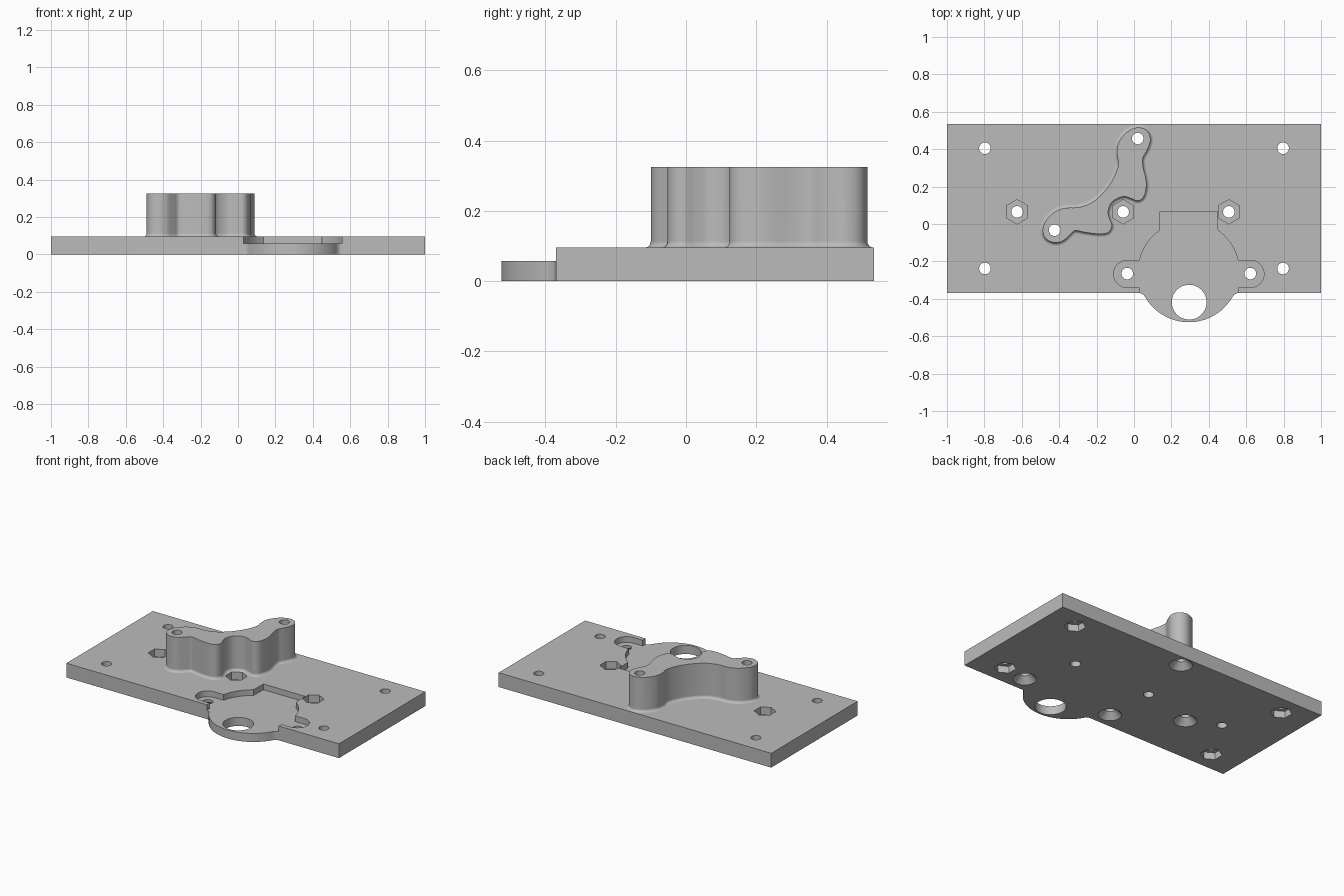
import bpy, bmesh, math
from mathutils import Vector

if "Cube" in bpy.data.objects:
    bpy.data.objects.remove(bpy.data.objects["Cube"])

grey = bpy.data.materials.new("plain_grey")
grey.use_nodes = True
grey.diffuse_color = (0.5, 0.5, 0.5, 1)
grey.node_tree.nodes["Principled BSDF"].inputs["Base Color"].default_value = (0.5, 0.5, 0.5, 1)

TOP, FLOOR, POST_TOP = 0.095, 0.057, 0.325
FRONT, BACK = -0.37, 0.535
MID = 0.293          # symmetry line of the pocket
HOLE = 0.031


def arc(cx, cy, r, start, end, n):
    """Points along an arc, angles in degrees."""
    angles = [math.radians(start + (end - start) * i / n) for i in range(n + 1)]
    return [(cx + r * math.cos(a), cy + r * math.sin(a)) for a in angles]


def circle(cx, cy, r, n=32, turn=0):
    return arc(cx, cy, r, turn, turn + 360, n)[:-1]


def loft(name, layers):
    """Closed solid through (outline, height) layers with equal point counts."""
    bm = bmesh.new()
    rings = [[bm.verts.new((x, y, z)) for x, y in pts] for pts, z in layers]
    n = len(rings[0])
    for low, high in zip(rings, rings[1:]):
        for i in range(n):
            j = (i + 1) % n
            bm.faces.new((low[i], low[j], high[j], high[i]))
    bm.faces.new(rings[0][::-1])
    bm.faces.new(rings[-1])
    bmesh.ops.recalc_face_normals(bm, faces=bm.faces)
    mesh = bpy.data.meshes.new(name)
    bm.to_mesh(mesh)
    bm.free()
    mesh.materials.append(grey)
    obj = bpy.data.objects.new(name, mesh)
    bpy.context.collection.objects.link(obj)
    return obj


def prism(name, pts, z0, z1):
    return loft(name, [(pts, z0), (pts, z1)])


def combine(target, tool, operation):
    """Apply a boolean and discard the helper."""
    tool.hide_render = True
    mod = target.modifiers.new("boolean", "BOOLEAN")
    mod.operation, mod.object, mod.solver = operation, tool, "EXACT"
    bpy.context.view_layer.objects.active = target
    bpy.ops.object.modifier_apply(modifier=mod.name)
    bpy.data.objects.remove(tool)


def mirrored(half):
    return half + [(2 * MID - x, y) for x, y in reversed(half)]


def smooth_loop(pts, steps=5):
    """Closed Catmull-Rom curve through the points."""
    out, n = [], len(pts)
    for i in range(n):
        a, b, c, d = (Vector(pts[(i + k) % n]) for k in (-1, 0, 1, 2))
        for s in range(steps):
            t = s / steps
            out.append(b + 0.5 * t * (c - a + t * (2 * a - 5 * b + 4 * c - d
                                                   + t * (3 * (b - c) + d - a))))
    return out


def offset(pts, amount):
    out, n = [], len(pts)
    for i, p in enumerate(pts):
        t = (pts[(i + 1) % n] - pts[i - 1]).normalized()
        out.append((p.x + amount * t.y, p.y - amount * t.x))
    return out


# Base plate with the rounded front lobe
plate = prism("mounting_plate", [(-1, FRONT), (1, FRONT), (1, BACK), (-1, BACK)], 0, TOP)
lobe = mirrored([(0.035, -0.3), (0.035, FRONT), (0.05, -0.378)]
                + arc(MID, -0.255, 0.27, 210, 270, 24)[:-1])
combine(plate, prism("front_lobe", lobe, 0, 0.08), "UNION")

# Shallow pocket with side arms and a rear notch, open to the front
pocket = mirrored([(0.03, -0.6), (0.03, -0.34)]
                  + arc(-0.036, -0.267, 0.073, 270, 90, 16)
                  + arc(MID, -0.255, 0.27, 167, 125, 14)
                  + [(0.14, 0.067)])
combine(plate, prism("pocket_cutter", pocket, FLOOR, 0.2), "DIFFERENCE")

# Curved post with a filleted foot
post_outline = smooth_loop([
    (0.02, 0.516), (-0.04, 0.49), (-0.084, 0.43), (-0.09, 0.37), (-0.084, 0.31),
    (-0.13, 0.21), (-0.21, 0.125), (-0.29, 0.09), (-0.37, 0.085), (-0.43, 0.06),
    (-0.475, 0.01), (-0.488, -0.04), (-0.47, -0.08), (-0.425, -0.1), (-0.38, -0.09),
    (-0.345, -0.06), (-0.315, -0.036), (-0.26, -0.045), (-0.19, -0.053), (-0.14, -0.046),
    (-0.118, -0.01), (-0.13, 0.027), (-0.138, 0.07), (-0.115, 0.12), (-0.06, 0.146),
    (-0.02, 0.138), (0.02, 0.124), (0.05, 0.142), (0.065, 0.19), (0.064, 0.24),
    (0.05, 0.3), (0.047, 0.35), (0.07, 0.395), (0.088, 0.45), (0.07, 0.498)])
R = 0.018
layers = [(offset(post_outline, R), 0.05)]
for k in range(6, -1, -1):
    a = math.radians(15 * k)
    layers.append((offset(post_outline, R * (1 - math.cos(a))), TOP + R * (1 - math.sin(a))))
layers.append((post_outline, POST_TOP))
combine(plate, loft("curved_post", layers), "UNION")

# Large opening in the lobe
combine(plate, prism("opening_cutter", circle(0.295, -0.418, 0.093, 48), -0.1, 0.2), "DIFFERENCE")


def screw_hole(x, y):
    combine(plate, prism("hole_cutter", circle(x, y, HOLE), -0.1, 0.5), "DIFFERENCE")


def nut_recess(x, y, z0, z1):
    combine(plate, prism("nut_cutter", circle(x, y, 0.065, 6, 30), z0, z1), "DIFFERENCE")


# Corner holes with nut recesses underneath
for x in (-0.797, 0.797):
    for y in (-0.238, 0.405):
        nut_recess(x, y, -0.1, 0.045)
        screw_hole(x, y)

# Centre row with nut recesses on top
for x in (-0.625, -0.058, 0.507):
    nut_recess(x, 0.065, 0.045, 0.18)
    screw_hole(x, 0.065)

# Countersunk holes through the post ends and pocket arms
for x, y in ((0.02, 0.457), (-0.424, -0.033), (-0.036, -0.265), (0.622, -0.265)):
    cone = [(circle(x, y, 0.07), -0.02), (circle(x, y, 0.07), 0),
            (circle(x, y, HOLE), 0.04), (circle(x, y, HOLE), 0.5)]
    combine(plate, loft("countersink_cutter", cone), "DIFFERENCE")

# Smooth curved walls, keep the edges crisp
bpy.ops.object.select_all(action="DESELECT")
plate.select_set(True)
bpy.context.view_layer.objects.active = plate
bpy.ops.object.shade_smooth_by_angle(angle=math.radians(30))
weighted = plate.modifiers.new("weighted_normals", "WEIGHTED_NORMAL")
weighted.keep_sharp = True
